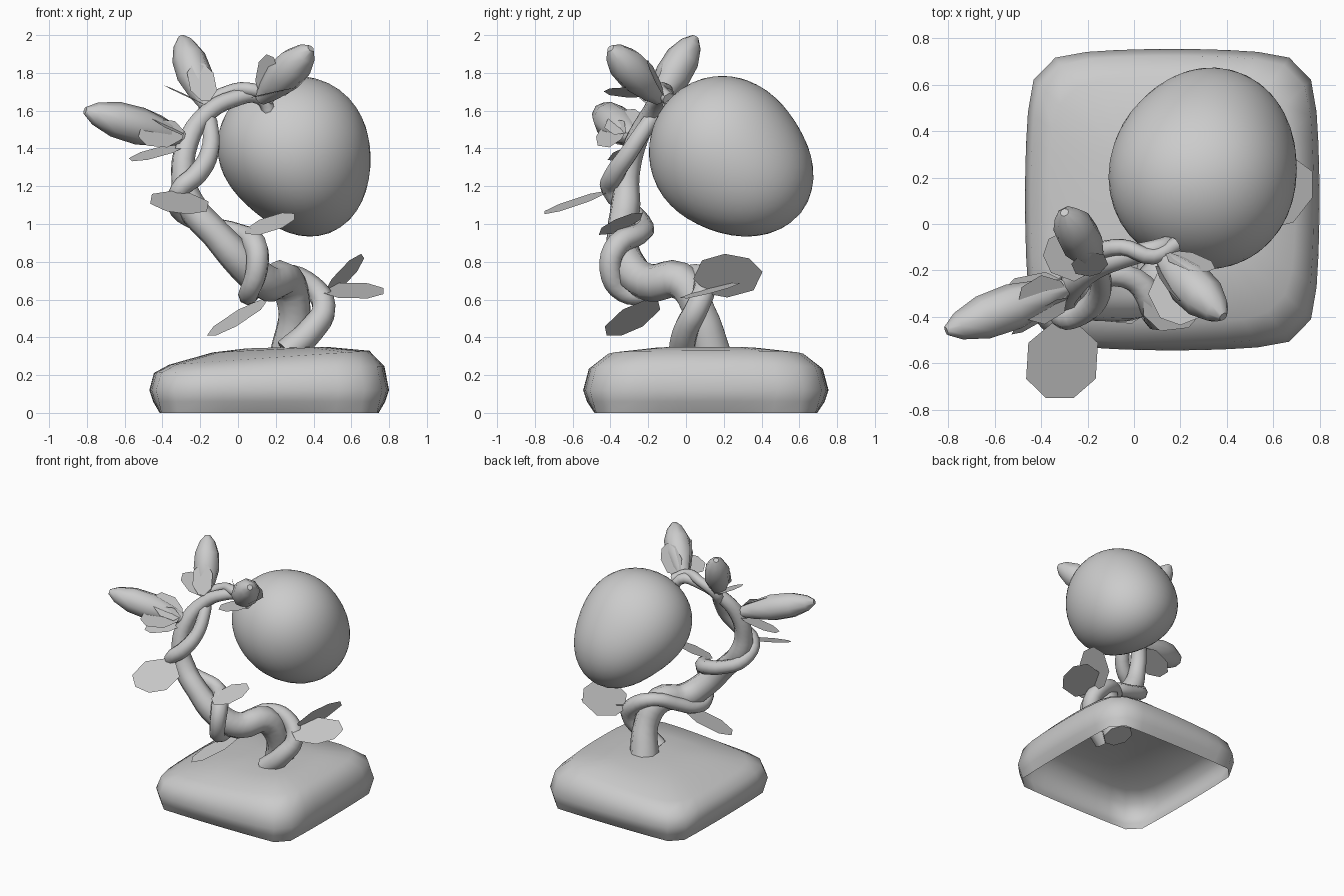
import bpy, bmesh, math
from mathutils import Vector

cube = bpy.data.objects.get("Cube")
if cube:
    bpy.data.objects.remove(cube, do_unlink=True)

grey = bpy.data.materials.new("plain grey")
grey.use_nodes = True
grey.diffuse_color = (0.6, 0.6, 0.6, 1)
grey.node_tree.nodes["Principled BSDF"].inputs["Base Color"].default_value = (0.6, 0.6, 0.6, 1)


def finish(bm, name, angle=None):
    bmesh.ops.recalc_face_normals(bm, faces=bm.faces)
    mesh = bpy.data.meshes.new(name)
    bm.to_mesh(mesh)
    bm.free()
    mesh.materials.append(grey)
    obj = bpy.data.objects.new(name, mesh)
    bpy.context.collection.objects.link(obj)
    if angle:
        smooth(obj, angle)


def smooth(obj, angle):
    bpy.ops.object.select_all(action='DESELECT')
    obj.select_set(True)
    bpy.context.view_layer.objects.active = obj
    bpy.ops.object.shade_smooth_by_angle(angle=math.radians(angle))


def loft(bm, rings):
    loops = [[bm.verts.new(p) for p in ring] for ring in rings]
    n = len(loops[0])
    for a, b in zip(loops, loops[1:]):
        for i in range(n):
            j = (i + 1) % n
            bm.faces.new((a[i], a[j], b[j], b[i]))
    return loops


def stem(name, path):
    """Tapered tube through (x, y, z, radius) points."""
    curve = bpy.data.curves.new(name, 'CURVE')
    curve.dimensions = '3D'
    curve.bevel_depth = 1
    curve.bevel_resolution = 2
    curve.resolution_u = 4
    curve.use_fill_caps = True
    spline = curve.splines.new('BEZIER')
    spline.bezier_points.add(len(path) - 1)
    for point, (x, y, z, r) in zip(spline.bezier_points, path):
        point.co = (x, y, z)
        point.radius = r
        point.handle_left_type = point.handle_right_type = 'AUTO'
    curve.materials.append(grey)
    obj = bpy.data.objects.new(name, curve)
    bpy.context.collection.objects.link(obj)
    bpy.ops.object.select_all(action='DESELECT')
    obj.select_set(True)
    bpy.context.view_layer.objects.active = obj
    bpy.ops.object.convert(target='MESH')
    smooth(bpy.context.object, 60)


def leaf(name, base, tip, side):
    """Flat eight-sided leaf; side is the half-width vector."""
    base, tip, side = Vector(base), Vector(tip), Vector(side)
    outline = [(0, .3), (.28, 1), (.75, 1), (1, .4)]
    pts = [base.lerp(tip, t) + side * w for t, w in outline]
    pts += [base.lerp(tip, t) - side * w for t, w in reversed(outline)]
    bm = bmesh.new()
    bm.faces.new([bm.verts.new(p) for p in pts])
    finish(bm, name)


def bud(name, base, tip, radius):
    """Closed bud, eight-sided, swelling past the middle."""
    base, tip = Vector(base), Vector(tip)
    axis = (tip - base).normalized()
    u = axis.orthogonal().normalized()
    v = axis.cross(u)
    profile = [(0, .35), (.2, .7), (.45, 1), (.7, .95), (.9, .6), (1, .2)]
    rings = []
    for t, w in profile:
        rings.append([base.lerp(tip, t) + (u * math.cos(a) + v * math.sin(a)) * radius * w
                      for a in (k * math.tau / 8 for k in range(8))])
    bm = bmesh.new()
    loops = loft(bm, rings)
    for loop in (loops[0], loops[-1]):
        bm.faces.new(loop)
    finish(bm, name, 50)


# Cushion-shaped pedestal with bowed sides, open underneath
def block_ring(hx, hy, z, power, tilt=0.0, bow=.05):
    ring = []
    for k in range(40):
        a = (k + .5) * math.tau / 40
        c, s = math.cos(a), math.sin(a)
        r = (abs(c) ** power + abs(s) ** power) ** (-1 / power)
        x = c * r * hx * (1 - bow * (s * r) ** 2)
        y = s * r * hy * (1 - bow * (c * r) ** 2)
        ring.append((x + .165, y + .105, z + tilt * x))
    return ring


bm = bmesh.new()
loops = loft(bm, [block_ring(.58, .59, 0, 20, bow=.02), block_ring(.615, .63, .06, 11),
                  block_ring(.635, .65, .12, 9), block_ring(.61, .62, .23, 8, .03),
                  block_ring(.53, .53, .292, 6, .07), block_ring(.3, .3, .335, 3.5, .05),
                  block_ring(.12, .12, .345, 2, .03)])
bm.faces.new(loops[-1])
finish(bm, "pedestal", 60)

# Rounded fruit, pushed out and in along a few directions
bm = bmesh.new()
bmesh.ops.create_icosphere(bm, subdivisions=4, radius=1)
bumps = [((-.8, -.3, .5), .04), ((-.5, -.15, -.85), -.055), ((.4, .7, -.65), .065),
         ((.1, .9, .4), -.035), ((.6, -.5, .5), .03), ((-.5, .5, .6), -.025),
         ((.7, -.1, -.7), .015)]
for vert in bm.verts:
    d = vert.co.normalized()
    swell = sum(amt * max(0, d.dot(Vector(n).normalized())) ** 3 for n, amt in bumps)
    vert.co = Vector((.295 + d.x * (.39 + swell), .24 + d.y * (.43 + swell),
                      1.36 + d.z * (.42 + swell)))
finish(bm, "fruit", 60)

# Main trunk and the vine twisting around it
stem("trunk", [(.27, .14, .3, .11), (.3, .07, .54, .09), (.25, -.03, .7, .1),
               (.15, -.2, .69, .1), (.03, -.31, .79, .095), (-.12, -.34, .95, .08),
               (-.25, -.32, 1.1, .08), (-.29, -.31, 1.25, .065), (-.27, -.27, 1.42, .06),
               (-.17, -.19, 1.58, .05), (-.03, -.14, 1.66, .045), (.12, -.1, 1.67, .04),
               (.18, -.07, 1.54, .035)])
stem("vine", [(.26, -.02, .32, .075), (.39, .0, .44, .07), (.455, .06, .56, .065),
              (.39, .1, .67, .06), (.24, .06, .74, .05), (.12, -.08, .68, .05),
              (.06, -.2, .63, .05), (.06, -.33, .64, .055), (.1, -.4, .76, .06),
              (.09, -.36, .89, .065), (.0, -.24, .95, .055), (-.18, -.23, 1.0, .05),
              (-.31, -.29, 1.07, .05), (-.31, -.4, 1.18, .05), (-.22, -.38, 1.26, .055),
              (-.15, -.3, 1.38, .05), (-.15, -.2, 1.53, .045), (-.17, -.14, 1.61, .04),
              (-.05, -.1, 1.7, .035), (.08, -.14, 1.71, .035), (.18, -.09, 1.66, .035)])

# Buds at the branch ends
bud("left_bud", (-.28, -.27, 1.45), (-.81, -.46, 1.6), .1)
bud("top_bud", (-.17, -.17, 1.62), (-.3, .05, 1.99), .095)
bud("right_bud", (.12, -.14, 1.66), (.385, -.4, 1.93), .1)

# Small leaves cupping each bud
leaf("left_bud_leaf_upper", (-.3, -.27, 1.5), (-.48, -.38, 1.58), (-.05, .08, .05))
leaf("left_bud_leaf_lower", (-.28, -.28, 1.42), (-.57, -.34, 1.34), (-.02, .09, .02))
leaf("left_bud_leaf_front", (-.29, -.33, 1.47), (-.52, -.46, 1.49), (.02, .04, .07))
leaf("top_bud_leaf_side", (-.17, -.18, 1.63), (-.38, -.1, 1.73), (.03, .09, -.01))
leaf("top_bud_leaf_front", (-.17, -.22, 1.65), (-.21, -.13, 1.85), (.07, .02, 0))
leaf("right_bud_leaf_left", (.13, -.2, 1.68), (.17, -.31, 1.89), (.05, -.05, -.02))
leaf("right_bud_leaf_lower", (.13, -.2, 1.68), (.24, -.42, 1.71), (.1, .04, .02))
leaf("right_bud_leaf_back", (.15, -.12, 1.7), (.33, -.2, 1.84), (.05, .02, -.06))

# Broad leaves along the vine
leaf("front_leaf", (-.3, -.42, 1.17), (-.32, -.75, 1.06), (.15, 0, -.02))
leaf("middle_leaf", (.04, -.36, .96), (.3, -.33, 1.04), (0, .11, .04))
leaf("low_leaf", (.14, -.18, .6), (-.14, -.38, .41), (.06, -.1, 0))
leaf("back_leaf", (.46, .17, .62), (.66, .27, .83), (.02, .16, -.03))
leaf("right_leaf", (.44, .08, .65), (.77, .17, .645), (0, .14, .04))
